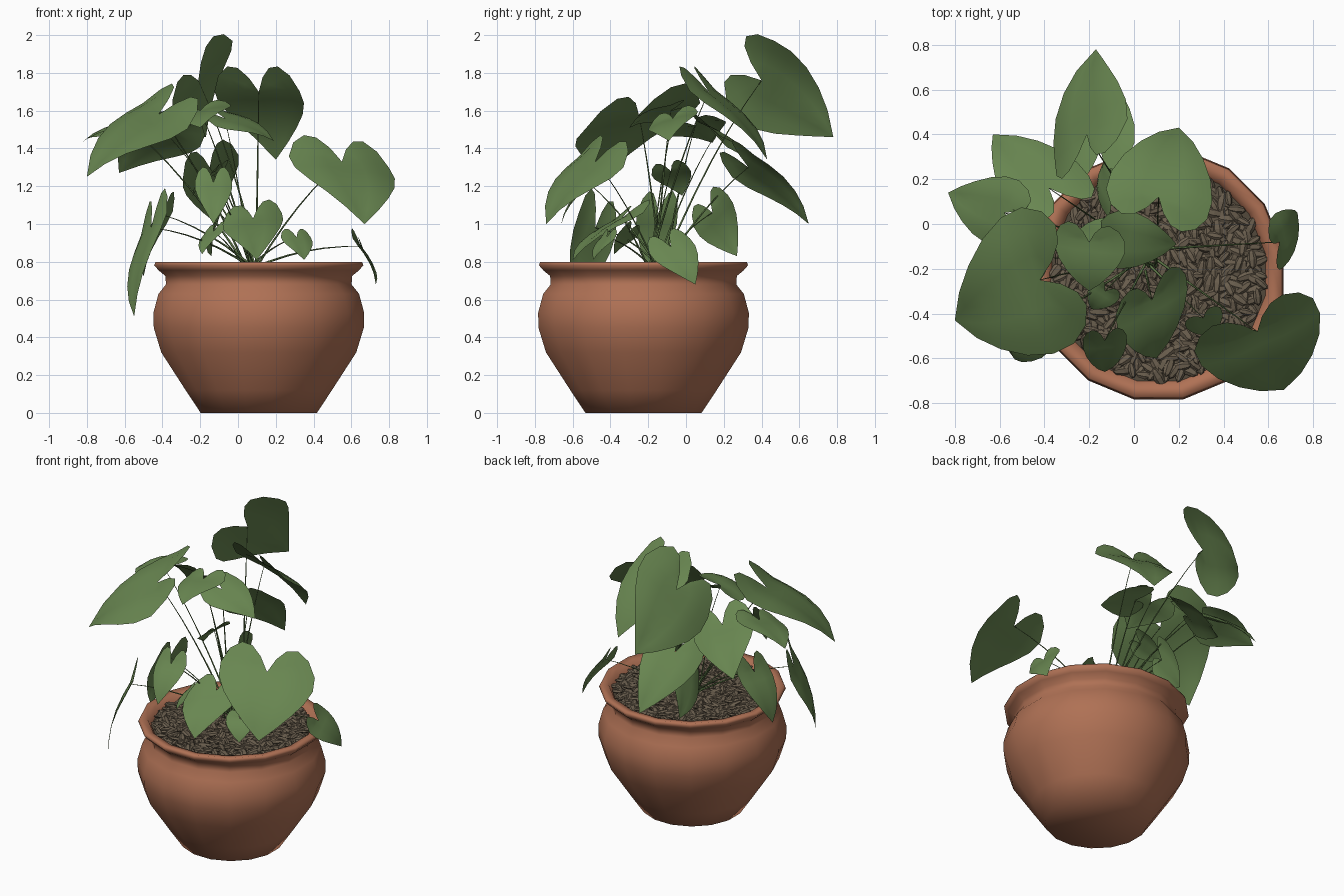
import bpy, bmesh, math, random
from mathutils import Vector, Matrix, Euler

if "Cube" in bpy.data.objects:
    bpy.data.objects.remove(bpy.data.objects["Cube"])

random.seed(4)
CX, CY = 0.11, -0.225         # pot axis


def material(name, rgb):
    m = bpy.data.materials.new(name)
    m.diffuse_color = (*rgb, 1)
    m.use_nodes = True
    m.node_tree.nodes["Principled BSDF"].inputs["Base Color"].default_value = m.diffuse_color
    return m


TERRACOTTA = material("terracotta", (0.43, 0.165, 0.09))
LEAF = material("leaf_green", (0.14, 0.24, 0.082))
STEM = material("stem_green", (0.105, 0.18, 0.06))
SOIL = material("dark_soil", (0.085, 0.066, 0.044))
PEBBLE = material("brown_bark", (0.145, 0.113, 0.076))


def finish(name, bm, mat, angle=None):
    me = bpy.data.meshes.new(name)
    bm.to_mesh(me)
    bm.free()
    me.materials.append(mat)
    ob = bpy.data.objects.new(name, me)
    bpy.context.collection.objects.link(ob)
    if angle:
        bpy.ops.object.select_all(action='DESELECT')
        ob.select_set(True)
        bpy.context.view_layer.objects.active = ob
        bpy.ops.object.shade_smooth_by_angle(angle=math.radians(angle))
    return ob


def lathe(name, profile, mat, sides=16, cap_last=False):
    bm = bmesh.new()
    rings = []
    for r, z in profile:
        r *= 1.012
        rings.append([bm.verts.new((CX + r * math.cos((i + .5) * math.tau / sides),
                                    CY + r * math.sin((i + .5) * math.tau / sides), z))
                      for i in range(sides)])
    for a, b in zip(rings, rings[1:]):
        for i in range(sides):
            j = (i + 1) % sides
            bm.faces.new((a[i], a[j], b[j], b[i]))
    bm.faces.new(rings[0][::-1])
    if cap_last:
        bm.faces.new(rings[-1])
    return finish(name, bm, mat, 88)


# Pot: foot, belly, neck, flared lip and inner wall
lathe("pot", [(0.31, 0), (0.39, 0.12), (0.52, 0.32), (0.56, 0.45), (0.562, 0.53),
              (0.535, 0.63), (0.495, 0.68), (0.498, 0.725), (0.535, 0.755), (0.558, 0.782),
              (0.55, 0.80), (0.50, 0.793), (0.475, 0.74)], TERRACOTTA)
lathe("soil", [(0.46, 0.71), (0.48, 0.755)], SOIL, cap_last=True)

# Pointed bark chips scattered over the soil
bm = bmesh.new()
for i in range(650):
    r, a = 0.462 * math.sqrt((i + .5) / 650), i * 2.39996
    size = random.uniform(0.8, 1.25)
    m = (Matrix.Translation((CX + r * math.cos(a), CY + r * math.sin(a),
                             random.uniform(0.758, 0.778)))
         @ Euler((random.uniform(-.3, .3), random.uniform(-.3, .3),
                  random.uniform(0, math.tau))).to_matrix().to_4x4()
         @ Matrix.Diagonal((0.042 * size, 0.02 * size, 0.012 * size, 1)))
    bmesh.ops.create_uvsphere(bm, u_segments=6, v_segments=4, radius=1,
                              matrix=m @ Matrix.Rotation(math.pi / 2, 4, 'Y'))
finish("bark_chips", bm, PEBBLE)

# Half outline of a heart-shaped leaf: (along the midrib, sideways)
OUTLINE = [(0, 0), (-.2, .16), (-.34, .36), (-.37, .58), (-.26, .82), (-.05, .98),
           (.16, .98), (.38, .84), (.6, .6), (.8, .33), (1, 0)]


def leaf(name, base, tip, half):
    """Heart-shaped blade from its notch to its tip, with a half-width vector."""
    b, w = Vector(base), Vector(half)
    a = Vector(tip) - b
    n = a.cross(w).normalized()
    if n.z < 0:
        w, n = -w, -n

    def point(t, s):
        arch = 0.30 * t * (1 - t) * a.length if t > 0 else 0
        fold = (0.16 * abs(s) - 0.26 * s * s) * w.length
        return b + a * t + w * s + n * (arch + fold)

    bm = bmesh.new()
    for side in (1, -1):
        rows = []
        for t, s in OUTLINE:
            mid = max(t, 0)
            rows.append([bm.verts.new(point(mid + (t - mid) * k, s * k * side))
                         for k in (0, .35, .7, 1)])
        for p, q in zip(rows, rows[1:]):
            for k in range(3):
                f = (p[k], q[k], q[k + 1], p[k + 1])
                bm.faces.new(f if side < 0 else f[::-1])
    bmesh.ops.remove_doubles(bm, verts=bm.verts, dist=0.0005)
    bmesh.ops.dissolve_degenerate(bm, dist=0.0003, edges=bm.edges)
    bm.normal_update()
    if sum((f.normal * f.calc_area() for f in bm.faces), Vector()).dot(n) < 0:
        bmesh.ops.reverse_faces(bm, faces=bm.faces)
    finish(name, bm, LEAF, 60)


def stem(name, end):
    """Thin stalk rising from the crown and bending over to a leaf notch."""
    e = Vector(end)
    s = Vector((0.08 + random.uniform(-.05, .05), -0.15 + random.uniform(-.05, .05), 0.76))
    mid = s.lerp(e, 0.5) + Vector((0, 0, 0.12 * (e - s).length))
    cu = bpy.data.curves.new(name, 'CURVE')
    cu.dimensions = '3D'
    cu.bevel_depth, cu.bevel_resolution = 0.0055, 0
    sp = cu.splines.new('POLY')
    sp.points.add(6)
    for i, p in enumerate(sp.points):
        t = i / 6
        c = s.lerp(mid, t).lerp(mid.lerp(e, t), t)
        p.co = (*c, 1)
        p.radius = 1.2 - 0.9 * t
    cu.materials.append(STEM)
    bpy.context.collection.objects.link(bpy.data.objects.new(name, cu))


# Notch, tip and half-width of each blade
upper_leaves = [
    ((-.21, .40, 1.76), (-.17, .78, 1.46), (.165, .10, .21)),
    ((.11, .12, 1.70), (.20, .43, 1.34), (.23, -.07, 0)),
    ((-.38, .16, 1.48), (-.63, .40, 1.27), (.17, .08, -.07)),
    ((-.15, .33, 1.30), (-.11, .65, 1.00), (.15, .06, .06)),
    ((-.58, .05, 1.52), (-.83, .14, 1.43), (.05, .15, .04)),
    ((-.42, -.25, 1.58), (-.80, -.43, 1.25), (.12, -.31, -.07)),
    ((.55, -.48, 1.33), (.67, -.74, 1.00), (.27, .12, -.03)),
    ((-.07, -.07, 1.56), (.19, -.09, 1.44), (.03, .13, .04)),
    ((-.20, -.08, 1.60), (-.20, -.30, 1.51), (.16, -.02, .04)),
]
lower_leaves = [
    ((.08, -.34, 1.03), (.10, -.60, .81), (.16, .09, .03)),
    ((-.13, -.52, 1.22), (-.13, -.66, 1.00), (.10, .01, 0)),
    ((.65, -.08, .88), (.73, .05, .68), (.03, -.11, -.04)),
    ((-.46, -.48, .98), (-.55, -.58, .51), (.07, -.10, .06)),
    ((-.40, -.15, 1.05), (-.50, -.20, .72), (.04, .11, 0)),
    ((-.10, .14, 1.06), (-.14, .27, .83), (.04, .09, .09)),
    ((.31, -.42, .93), (.35, -.49, .81), (.08, .04, 0)),
    ((-.12, -.08, 1.28), (-.24, -.02, 1.15), (.04, .10, .02)),
    ((-.13, -.30, .96), (-.19, -.38, .84), (.06, -.04, .02)),
]
for group, blades in (("upper", upper_leaves), ("lower", lower_leaves)):
    for i, (base, tip, half) in enumerate(blades, 1):
        leaf(f"{group}_leaf_{i}", base, tip, half)
        stem(f"{group}_stem_{i}", base)
